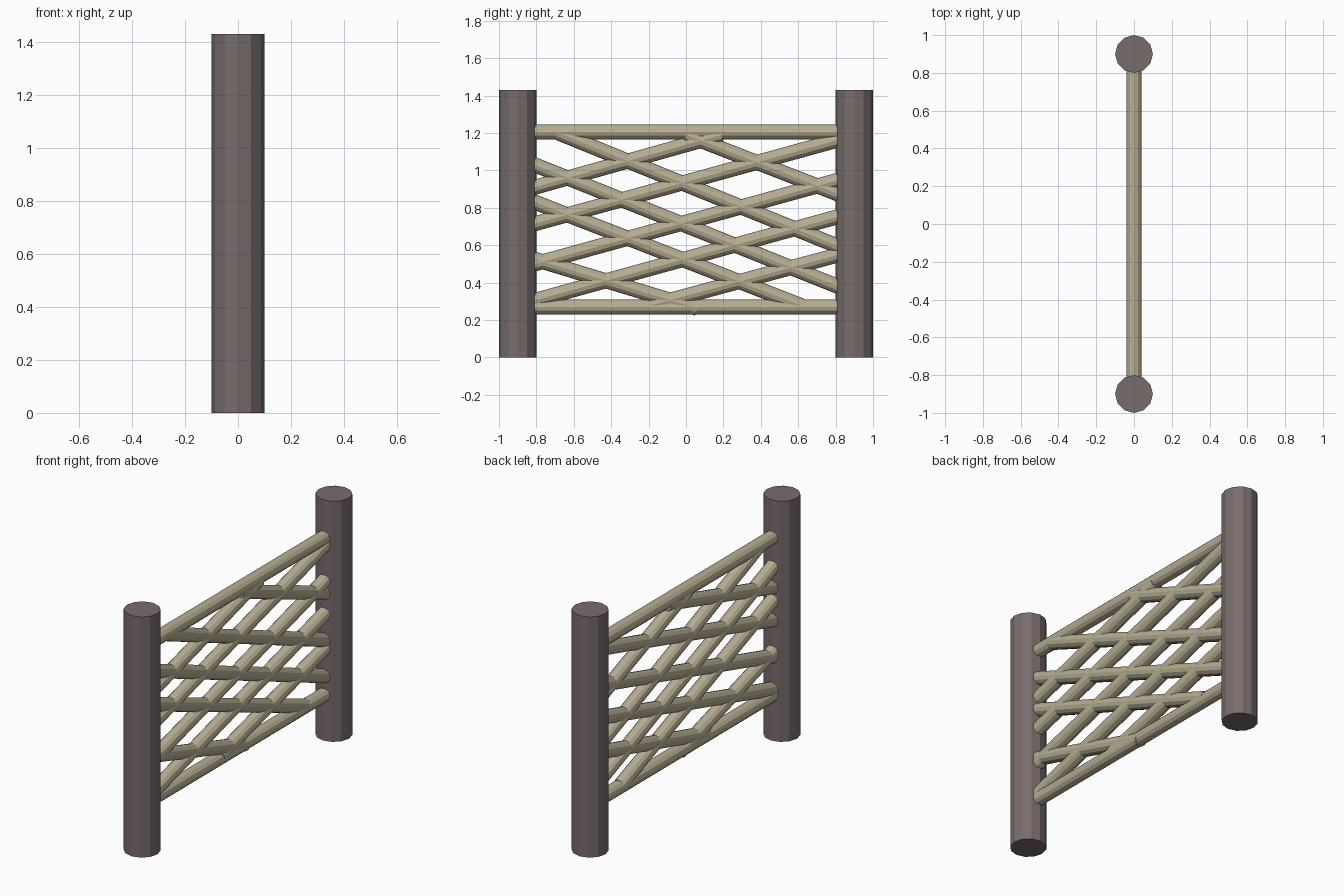
import bpy
from mathutils import Vector

if "Cube" in bpy.data.objects:
    bpy.data.objects.remove(bpy.data.objects["Cube"])


def material(name, color):
    m = bpy.data.materials.new(name)
    m.diffuse_color = (*color, 1)
    m.use_nodes = True
    m.node_tree.nodes["Principled BSDF"].inputs["Base Color"].default_value = m.diffuse_color
    return m


POST = material("dark_wood", (0.19, 0.15, 0.15))
POLE = material("pale_wood", (0.47, 0.42, 0.29))


def pole(name, a, b, radius, mat):
    """Twelve-sided flat-shaded pole between two (y, z) points on x = 0."""
    a, b = Vector((0, *a)), Vector((0, *b))
    d = b - a
    bpy.ops.mesh.primitive_cylinder_add(vertices=12, radius=radius, depth=d.length,
                                        location=(a + b) / 2)
    ob = bpy.context.object
    ob.name = name
    ob.rotation_euler = Vector((0, 0, 1)).rotation_difference(d).to_euler()
    ob.data.materials.append(mat)


# Upright posts
for side, y in (("left", -0.9), ("right", 0.9)):
    pole(f"{side}_post", (y, 0), (y, 1.43), 0.1, POST)

# Horizontal rails, set into the posts
for name, z in (("top_rail", 1.205), ("bottom_rail", 0.27)):
    pole(name, (-0.86, z), (0.86, z), 0.04, POLE)

# Lattice poles rising to the right, then falling to the right
rising = [((-0.86, 0.895), (0.19, 1.19)), ((-0.86, 0.70), (0.86, 1.175)),
          ((-0.86, 0.485), (0.86, 0.96)), ((-0.86, 0.29), (0.86, 0.765)),
          ((-0.18, 0.28), (0.86, 0.56))]
falling = [((0.0, 1.19), (0.86, 0.855)), ((-0.695, 1.205), (0.86, 0.575)),
           ((-0.86, 1.05), (0.86, 0.36)), ((-0.86, 0.85), (0.62, 0.275)),
           ((-0.86, 0.54), (0.06, 0.262))]
for kind, poles in (("rising", rising), ("falling", falling)):
    for i, (a, b) in enumerate(poles, 1):
        pole(f"{kind}_lattice_pole_{i}", a, b, 0.04, POLE)
